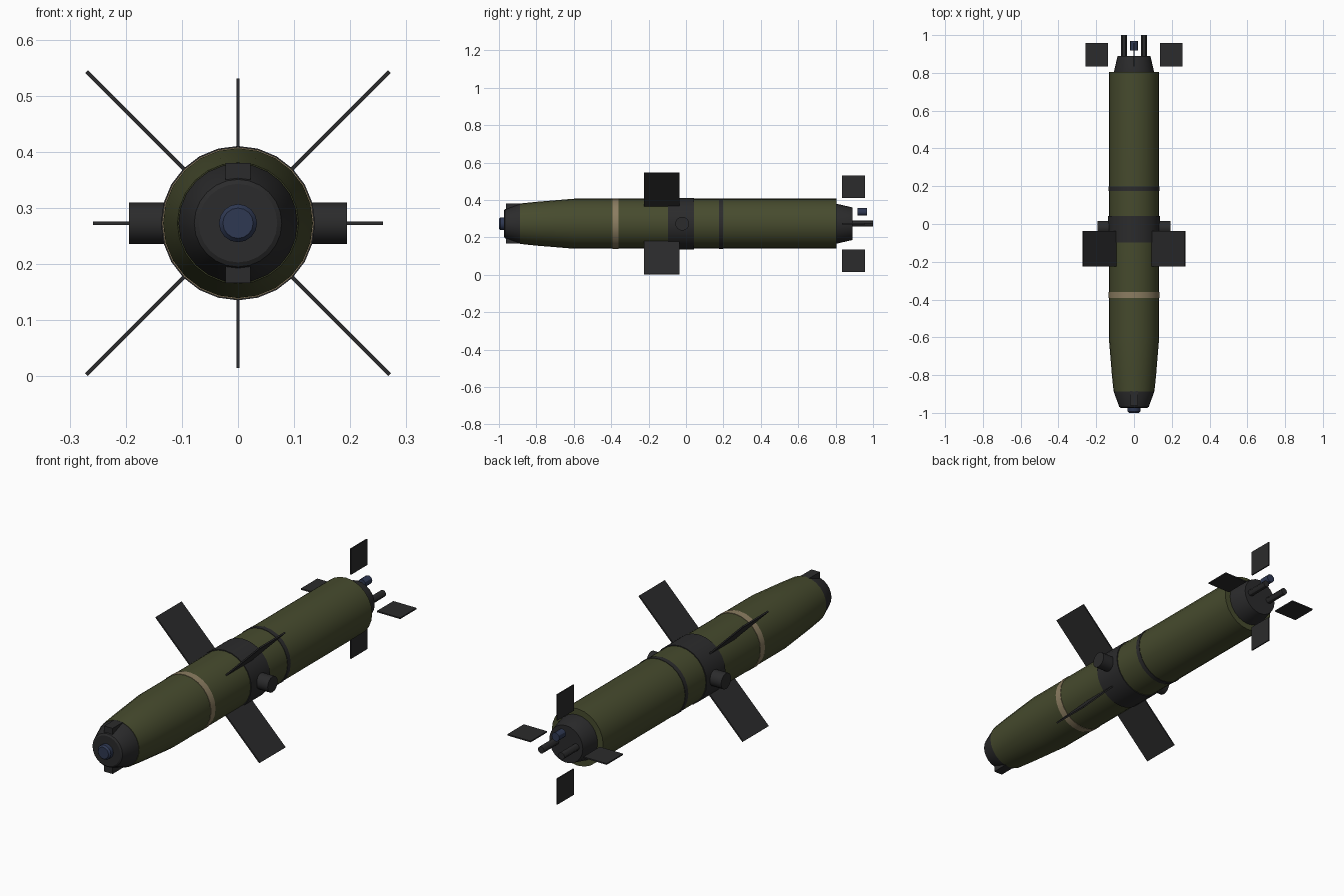
import bpy, bmesh, math
from mathutils import Matrix, Vector

if "Cube" in bpy.data.objects:
    bpy.data.objects.remove(bpy.data.objects["Cube"])

CZ = 0.273  # height of the body axis


def mat(name, col):
    m = bpy.data.materials.new(name)
    m.diffuse_color = (*col, 1)
    m.use_nodes = True
    m.node_tree.nodes["Principled BSDF"].inputs["Base Color"].default_value = m.diffuse_color
    return m


GREEN = mat("olive green", (0.062, 0.070, 0.027))
DARK = mat("charcoal", (0.024, 0.024, 0.025))
TAN = mat("tan band", (0.26, 0.205, 0.12))
BLUE = mat("glass blue", (0.028, 0.040, 0.085))


def finish(name, bm, material, smooth=True):
    bmesh.ops.recalc_face_normals(bm, faces=bm.faces)
    me = bpy.data.meshes.new(name)
    bm.to_mesh(me)
    bm.free()
    me.materials.append(material)
    ob = bpy.data.objects.new(name, me)
    bpy.context.collection.objects.link(ob)
    if smooth:
        bpy.ops.object.select_all(action='DESELECT')
        ob.select_set(True)
        bpy.context.view_layer.objects.active = ob
        bpy.ops.object.shade_smooth_by_angle(angle=math.radians(30))
    return ob


def lathe(name, profile, material, n=24, origin=(0, 0, CZ), axis='y'):
    """Closed solid of revolution; profile holds (position along axis, radius)."""
    bm = bmesh.new()
    rings = []
    for t, r in profile:
        ring = []
        for i in range(n):
            a = 2 * math.pi * i / n
            u, v = r * math.cos(a), r * math.sin(a)
            p = (u, t, v) if axis == 'y' else (t, u, v)
            ring.append(bm.verts.new(Vector(p) + Vector(origin)))
        rings.append(ring)
    for a, b in zip(rings, rings[1:]):
        for i in range(n):
            j = (i + 1) % n
            bm.faces.new((a[i], a[j], b[j], b[i]))
    bm.faces.new(rings[0])
    bm.faces.new(rings[-1])
    return finish(name, bm, material)


def plate(name, r0, r1, y0, y1, thick, angle, material):
    """Box reaching from radius r0 to r1, turned about the body axis."""
    bm = bmesh.new()
    bmesh.ops.create_cube(bm, size=1)
    bmesh.ops.scale(bm, vec=(r1 - r0, y1 - y0, thick), verts=bm.verts)
    bmesh.ops.translate(bm, vec=((r0 + r1) / 2, (y0 + y1) / 2, 0), verts=bm.verts)
    bmesh.ops.transform(bm, matrix=Matrix.Translation((0, 0, CZ)) @
                        Matrix.Rotation(math.radians(angle), 4, 'Y'), verts=bm.verts)
    return finish(name, bm, material, False)


# main tube with tapered front
lathe("body", [(-0.887, 0.108), (-0.80, 0.117), (-0.60, 0.1335), (0.805, 0.1335)], GREEN)

# nose cone and seeker window
lathe("nose", [(-0.88, 0.106), (-0.892, 0.106), (-0.968, 0.078), (-0.973, 0.070)], DARK)
lathe("nose_window", [(-0.96, 0.034), (-0.992, 0.034), (-1.0, 0.027)], BLUE, 16)
for a in (90, 270):
    plate("nose_block", 0.075, 0.107, -0.962, -0.885, 0.044, a, DARK)

# bands round the body
lathe("front_band", [(-0.393, 0.1355), (-0.36, 0.1355)], TAN)
lathe("centre_collar", [(-0.097, 0.1375), (0.043, 0.1375)], DARK)
lathe("rear_band", [(0.176, 0.1355), (0.198, 0.1355)], DARK)

# side pods
for s in (-1, 1):
    lathe("side_pod", [(s * 0.12, 0.037), (s * 0.194, 0.037)], DARK, 16, (0, -0.02, CZ), 'x')

# diagonal wings
for a in (45, 135, 225, 315):
    plate("wing", 0.12, 0.382, -0.225, -0.036, 0.007, a, DARK)

# tail cone, exhaust tubes, beacon and fins
lathe("tail_cone", [(0.80, 0.105), (0.812, 0.105), (0.89, 0.087)], DARK)
for s in (-1, 1):
    lathe("tail_tube", [(0.87, 0.016), (1.0, 0.016)], DARK, 12, (s * 0.053, 0, CZ))
lathe("tail_beacon", [(0.918, 0.02), (0.968, 0.02)], BLUE, 12, (0, 0, 0.336))
for a in (0, 90, 180, 270):
    plate("tail_fin", 0.137, 0.258, 0.835, 0.957, 0.006, a, DARK)
